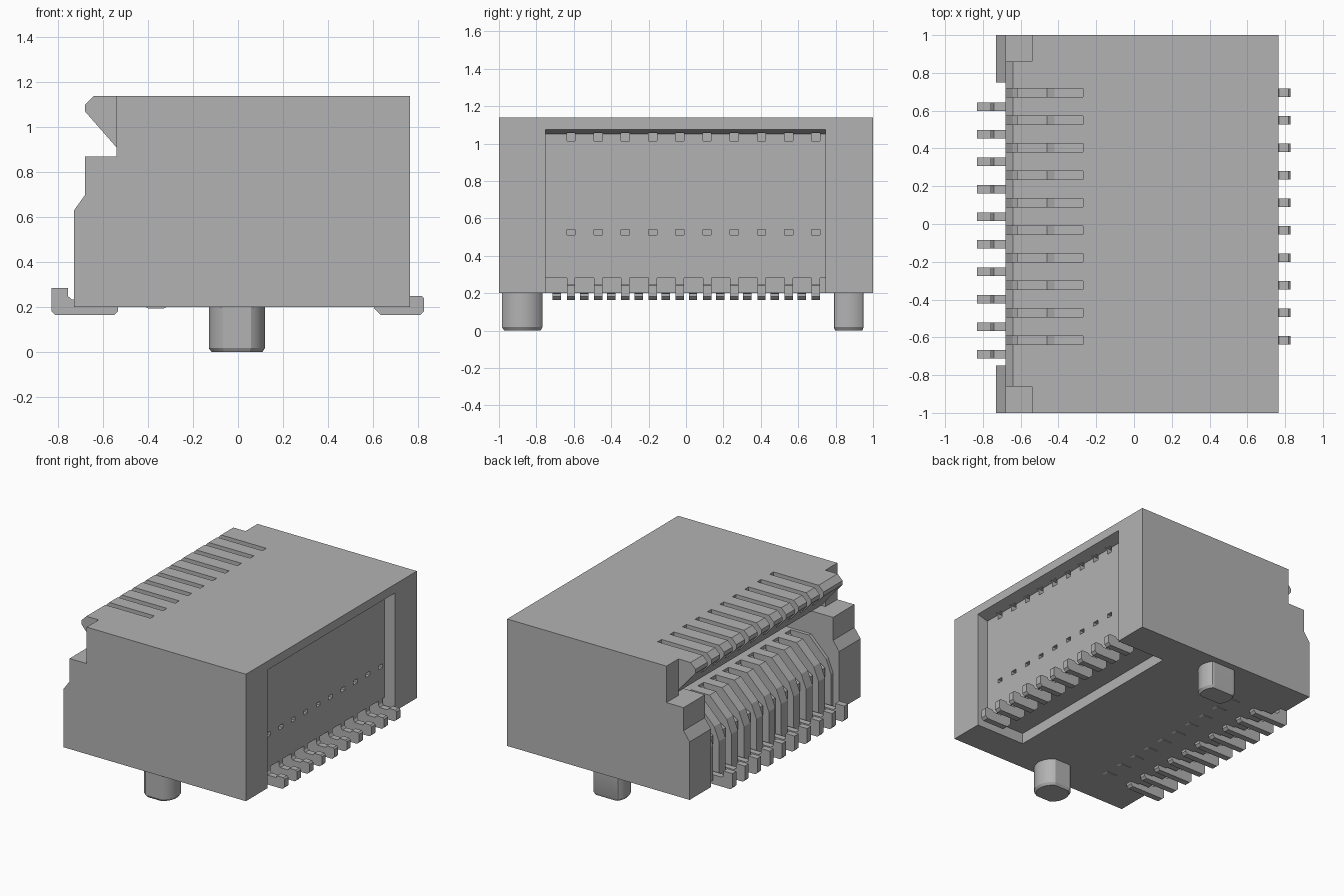
import bpy, bmesh, math

cube = bpy.data.objects.get("Cube")
if cube:
    bpy.data.objects.remove(cube, do_unlink=True)

grey = bpy.data.materials.new("plain grey")
grey.use_nodes = True
COL = (0.45, 0.45, 0.45, 1)
grey.diffuse_color = COL
grey.node_tree.nodes["Principled BSDF"].inputs["Base Color"].default_value = COL

PITCH = 0.1455
FRONT_Y = [-0.69 + PITCH * i for i in range(10)]   # contacts on the mating side
REAR_Y = [-0.615 + PITCH * i for i in range(10)]   # contacts on the rear side


def prisms(name, profile, spans):
    """Extrude an (x, z) profile along y over every (y0, y1) span."""
    bm = bmesh.new()
    for y0, y1 in spans:
        a = [bm.verts.new((x, y0, z)) for x, z in profile]
        b = [bm.verts.new((x, y1, z)) for x, z in profile]
        bm.faces.new(a)
        bm.faces.new(b[::-1])
        for i in range(len(a)):
            j = (i + 1) % len(a)
            bm.faces.new((a[i], b[i], b[j], a[j]))
    bmesh.ops.recalc_face_normals(bm, faces=bm.faces)
    return finish(name, bm)


def finish(name, bm):
    me = bpy.data.meshes.new(name)
    bm.to_mesh(me)
    bm.free()
    me.materials.append(grey)
    ob = bpy.data.objects.new(name, me)
    bpy.context.collection.objects.link(ob)
    return ob


def rect(x0, x1, z0, z1):
    return [(x0, z0), (x1, z0), (x1, z1), (x0, z1)]


def around(ys, width):
    return [(y - width / 2, y + width / 2) for y in ys]


def cut(target, profile, spans):
    cutter = prisms("cutter", profile, spans)
    cutter.hide_render = True
    mod = target.modifiers.new("cut", 'BOOLEAN')
    mod.operation = 'DIFFERENCE'
    mod.solver = 'EXACT'
    mod.object = cutter
    bpy.context.view_layer.objects.active = target
    bpy.ops.object.modifier_apply(modifier=mod.name)
    bpy.data.objects.remove(cutter, do_unlink=True)


# Housing block
housing = prisms("housing", [
    (-0.73, 0.2), (0.765, 0.2), (0.765, 1.14), (-0.64, 1.14),
    (-0.68, 1.10), (-0.68, 0.70), (-0.73, 0.63)], [(-1, 1)])

# Upper corner notches beside the lip
cut(housing, rect(-0.8, -0.54, 0.87, 1.2), [(-1.1, -0.86), (0.86, 1.1)])
# Funnel under the lip
cut(housing, [(-0.72, 1.116), (-0.505, 0.87), (-0.72, 0.87)], [(-0.86, 0.86)])
# Card slot, lower ramp and front pocket
cut(housing, [(-0.8, 0.87), (0.2, 0.87), (0.2, 0.70), (-0.5, 0.70),
              (-0.64, 0.56), (-0.68, 0.46), (-0.68, 0.1), (-0.8, 0.1)],
    [(-0.75, 0.75)])
# Contact channels through the lower ramp
cut(housing, [(-0.8, 0.1), (-0.6, 0.1), (-0.6, 0.50), (-0.35, 0.66),
              (-0.35, 0.76), (-0.8, 0.76)], around(FRONT_Y, 0.07))
# Contact slots in the top
cut(housing, [(-0.75, 1.0), (-0.46, 1.0), (-0.42, 1.04), (-0.27, 1.07),
              (-0.27, 1.2), (-0.75, 1.2)], around(REAR_Y, 0.045))
# Rear recess with bevelled ceiling
cut(housing, [(0.68, 0.1), (0.85, 0.1), (0.85, 1.1), (0.765, 1.075),
              (0.68, 1.05)], [(-0.75, 0.745)])
# Pocket under the rear
cut(housing, rect(0.365, 0.85, 0.1, 0.28), [(-0.75, 0.745)])
# Small windows in the rear wall
for z0, z1 in ((0.51, 0.54), (1.015, 1.06)):
    cut(housing, rect(0.62, 0.7, z0, z1), around(REAR_Y, 0.045))

# Mating-side contacts: upturned solder feet, spring bars and buried tabs
prisms("front_solder_feet", [
    (-0.83, 0.285), (-0.83, 0.182), (-0.813, 0.165), (-0.55, 0.165),
    (-0.533, 0.182), (-0.533, 0.215), (-0.56, 0.235), (-0.74, 0.235),
    (-0.757, 0.25), (-0.757, 0.285)], around(FRONT_Y, 0.045))
prisms("front_spring_bars", [
    (-0.64, 0.2), (-0.59, 0.2), (-0.59, 0.50), (-0.35, 0.66),
    (-0.35, 0.68), (-0.64, 0.50)], around(FRONT_Y, 0.045))
prisms("front_contact_tabs", [
    (-0.43, 0.21), (-0.40, 0.195), (-0.33, 0.195), (-0.30, 0.21)],
    around(FRONT_Y, 0.045))

# Rear contacts: feet with a riser into the recess
prisms("rear_solder_feet", [
    (0.605, 0.29), (0.605, 0.195), (0.635, 0.165), (0.81, 0.165),
    (0.828, 0.182), (0.828, 0.24), (0.818, 0.25), (0.767, 0.25),
    (0.755, 0.235), (0.69, 0.235), (0.68, 0.25), (0.68, 0.29)],
    around(REAR_Y, 0.045))


# Locating pegs: cylinders with two flats and a bevelled foot
def peg(name, y, flat, radius=0.125, x=-0.005, n=48):
    bm = bmesh.new()
    rings = []
    for z, s in ((0, 0.9), (0.018, 1), (0.21, 1)):
        ring = []
        for i in range(n):
            a = 2 * math.pi * i / n
            py = max(-flat, min(flat, radius * math.sin(a)))
            ring.append(bm.verts.new((x + s * radius * math.cos(a), y + s * py, z)))
        rings.append(ring)
    bm.faces.new(rings[0][::-1])
    bm.faces.new(rings[-1])
    for lo, hi in zip(rings, rings[1:]):
        for i in range(n):
            j = (i + 1) % n
            bm.faces.new((lo[i], lo[j], hi[j], hi[i]))
    ob = finish(name, bm)
    bpy.ops.object.select_all(action='DESELECT')
    ob.select_set(True)
    bpy.context.view_layer.objects.active = ob
    bpy.ops.object.shade_smooth_by_angle(angle=math.radians(25))


peg("wide_peg", -0.875, 0.108)
peg("narrow_peg", 0.87, 0.08)
